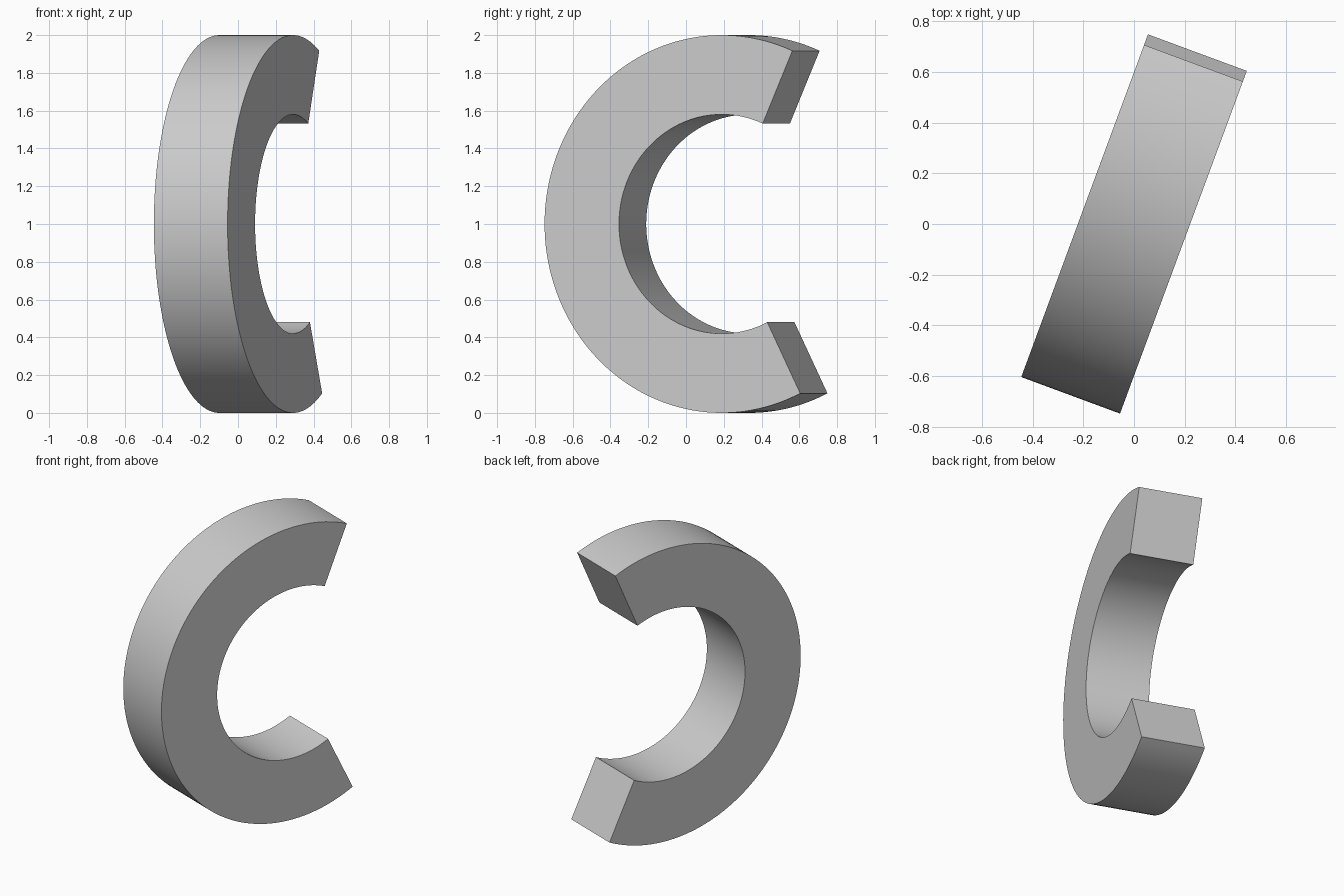
import bpy, bmesh
from math import sin, cos, radians

cube = bpy.data.objects.get("Cube")
if cube:
    bpy.data.objects.remove(cube, do_unlink=True)

OUTER, INNER, THICK = 1.0, 0.58, 0.416
START, END = radians(66.5), radians(360 - 63.7)   # the arc runs round the closed side
TURN = radians(20.3)
STEPS = 96

grey = bpy.data.materials.new("light grey")
grey.use_nodes = True
colour = (0.6, 0.6, 0.6, 1)
grey.diffuse_color = colour
grey.node_tree.nodes["Principled BSDF"].inputs["Base Color"].default_value = colour

# Open ring: a rectangular section swept round the arc, with capped ends
bm = bmesh.new()
shift = (1 - cos(END)) / 2      # centres the arc lengthwise
section = [(OUTER, -1), (OUTER, 1), (INNER, 1), (INNER, -1)]
rings = []
for i in range(STEPS + 1):
    a = START + (END - START) * i / STEPS
    rings.append([bm.verts.new((side * THICK / 2, r * cos(a) + shift, r * sin(a)))
                  for r, side in section])
for p, q in zip(rings, rings[1:]):
    for k in range(4):
        n = (k + 1) % 4
        bm.faces.new((p[k], p[n], q[n], q[k]))
bm.faces.new(rings[0])
bm.faces.new(rings[-1])
bmesh.ops.recalc_face_normals(bm, faces=bm.faces)

mesh = bpy.data.meshes.new("open_ring")
bm.to_mesh(mesh)
bm.free()
mesh.materials.append(grey)
ring = bpy.data.objects.new("open_ring", mesh)
bpy.context.collection.objects.link(ring)
ring.location.z = OUTER
ring.rotation_euler.z = -TURN

bpy.ops.object.select_all(action="DESELECT")
ring.select_set(True)
bpy.context.view_layer.objects.active = ring
bpy.ops.object.shade_smooth_by_angle(angle=radians(30))
